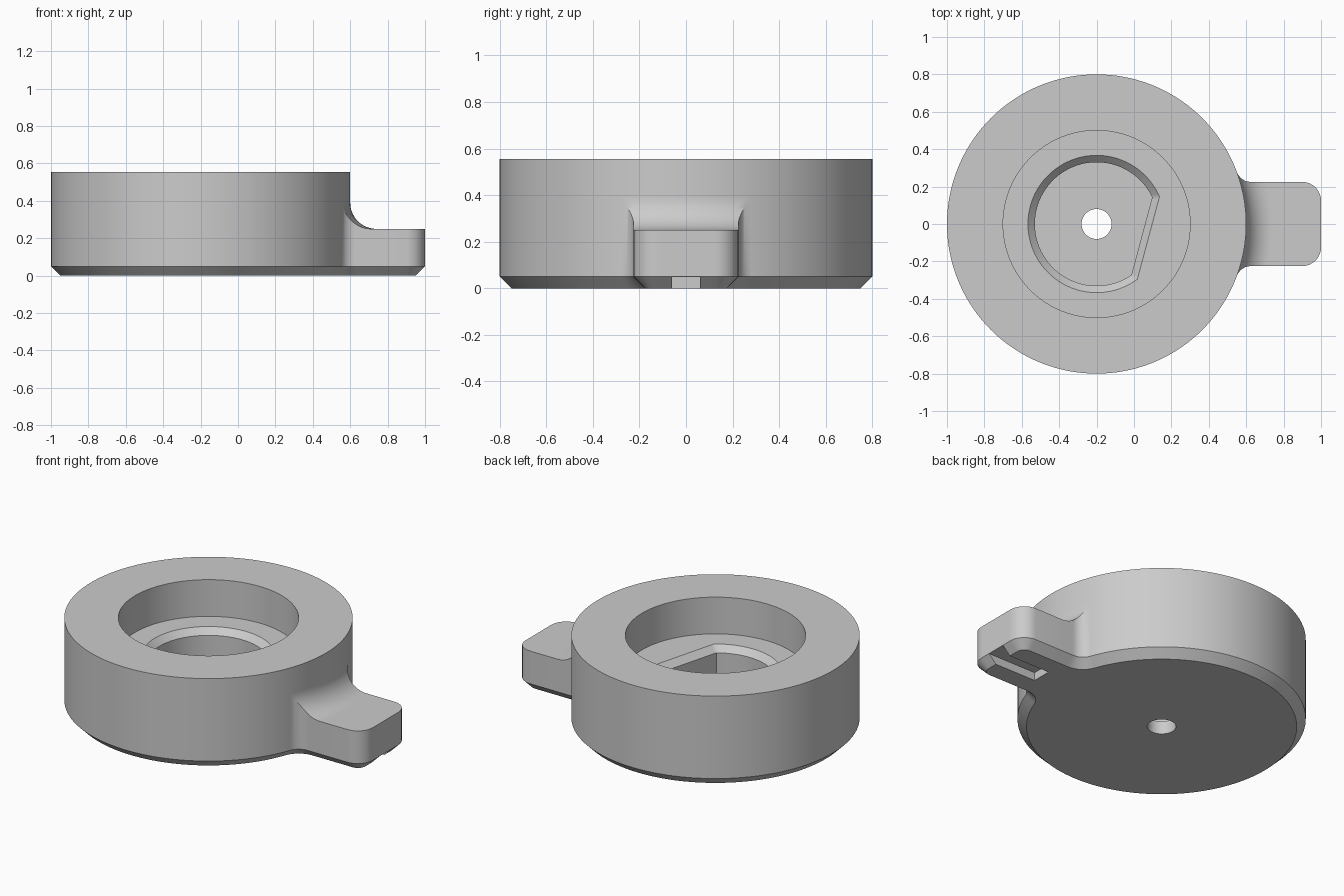
import bpy, bmesh
from math import sin, cos, pi, atan2, hypot, sqrt, radians

cube = bpy.data.objects.get("Cube")
if cube:
    bpy.data.objects.remove(cube)

AXIS_X = -0.2                    # disc axis
R, CHAMFER, TOP = 0.8, 0.05, 0.555
TAB_Y, TAB_END, TAB_TOP, CORNER = 0.225, 1.2, 0.25, 0.1
SIDE_R, TOP_R = 0.08, 0.14       # blends between tab and disc

grey = bpy.data.materials.new("plain_grey")
grey.use_nodes = True
grey.diffuse_color = (0.6, 0.6, 0.6, 1)
grey.node_tree.nodes["Principled BSDF"].inputs["Base Color"].default_value = (0.6, 0.6, 0.6, 1)


def make_object(name, bm):
    bmesh.ops.recalc_face_normals(bm, faces=bm.faces)
    mesh = bpy.data.meshes.new(name)
    bm.to_mesh(mesh)
    bm.free()
    mesh.materials.append(grey)
    obj = bpy.data.objects.new(name, mesh)
    obj.location.x = AXIS_X
    bpy.context.collection.objects.link(obj)
    return obj


def select_only(obj):
    bpy.ops.object.select_all(action='DESELECT')
    obj.select_set(True)
    bpy.context.view_layer.objects.active = obj


def bridge(bm, a, b):
    for i in range(len(a)):
        j = (i + 1) % len(a)
        bm.faces.new((a[i], a[j], b[j], b[i]))


# Disc: stacked rings, with a D-shaped pocket turned 15 degrees
SEG, HALF_FLAT = 144, 16
TURN = radians(-15)


def circle(r):
    return [(r * cos(TURN + 2 * pi * i / SEG), r * sin(TURN + 2 * pi * i / SEG))
            for i in range(SEG)]


def d_shape(r, flat):
    half = sqrt(r * r - flat * flat)
    a = atan2(half, flat)
    pts = []
    for i in range(SEG):
        k = i if i <= SEG // 2 else i - SEG
        if abs(k) <= HALF_FLAT:
            u, v = flat, half * k / HALF_FLAT
        else:
            t = (abs(k) - HALF_FLAT) / (SEG / 2 - HALF_FLAT)
            ang = (a + (pi - a) * t) * (1 if k > 0 else -1)
            u, v = r * cos(ang), r * sin(ang)
        pts.append((u * cos(TURN) - v * sin(TURN), u * sin(TURN) + v * cos(TURN)))
    return pts


bm = bmesh.new()
levels = [
    (circle(0.08), 0), (circle(R - CHAMFER), 0), (circle(R), CHAMFER), (circle(R), TOP),
    (circle(0.5), TOP), (circle(0.5), 0.33),
    (d_shape(0.367, 0.287), 0.33), (d_shape(0.33, 0.25), 0.293), (d_shape(0.33, 0.25), 0.08),
    (circle(0.08), 0.08),
]
rings = [[bm.verts.new((x, y, z)) for x, y in pts] for pts, z in levels]
for i in range(len(rings)):
    bridge(bm, rings[i], rings[(i + 1) % len(rings)])
disc = make_object("disc_body", bm)

# Tab: flared side outline swept across, with a rounded blend up to the disc
FY = TAB_Y + SIDE_R
FX = sqrt((R + SIDE_R) ** 2 - FY ** 2)
BLEND_X = sqrt((R + TOP_R) ** 2 - TAB_Y ** 2)
CX, CY = TAB_END - CORNER, TAB_Y - CORNER
ACROSS = 16


def side_outline(inset):
    """Points (x, y, straightness) along one side of the tab."""
    pts = []
    start = pi + atan2(FY, FX)
    for i in range(11):
        a = start + (1.5 * pi - start) * i / 10
        pts.append((FX + (SIDE_R + inset) * cos(a), FY + (SIDE_R + inset) * sin(a), 0))
    for i in range(1, 9):
        pts.append((FX + (BLEND_X - FX) * i / 8, TAB_Y - inset, 0))
    for i in range(9):
        a = pi / 2 * (1 - i / 8)
        pts.append((CX + (CORNER - inset) * cos(a), CY + (CORNER - inset) * sin(a), 1))
    return pts


def tab_height(x, y):
    d = max(0, R + TOP_R - hypot(x, y))
    return TAB_TOP + TOP_R - sqrt(max(0, TOP_R ** 2 - d * d))


def grid(bm, inset, height):
    rows = []
    for x, y, w in side_outline(inset):
        rho, theta = hypot(x, y), atan2(y, x)
        row = []
        for k in range(ACROSS + 1):
            t = 1 - 2 * k / ACROSS
            px = w * x + (1 - w) * rho * cos(theta * t)
            py = w * y * t + (1 - w) * rho * sin(theta * t)
            row.append(bm.verts.new((px, py, height(px, py))))
        rows.append(row)
    for a, b in zip(rows, rows[1:]):
        for k in range(ACROSS):
            bm.faces.new((a[k], a[k + 1], b[k + 1], b[k]))
    return (rows[0] + [r[-1] for r in rows[1:]] + rows[-1][-2::-1]
            + [r[0] for r in rows[-2:0:-1]])


bm = bmesh.new()
top_rim = grid(bm, 0, tab_height)
low_rim = grid(bm, CHAMFER, lambda x, y: 0)
mid_rim = [bm.verts.new((v.co.x, v.co.y, CHAMFER)) for v in top_rim]
bridge(bm, low_rim, mid_rim)
bridge(bm, mid_rim, top_rim)
tab = make_object("lever_tab", bm)

# Slot under the tab, open at its tip
bm = bmesh.new()
bmesh.ops.create_cube(bm, size=1)
for v in bm.verts:
    v.co.x = 0.87 if v.co.x < 0 else 1.3
    v.co.y *= 0.12
    v.co.z = -0.1 if v.co.z < 0 else 0.0495
cutter = make_object("slot_cutter", bm)
cutter.hide_render = True
cut = tab.modifiers.new("slot", 'BOOLEAN')
cut.operation = 'DIFFERENCE'
cut.solver = 'EXACT'
cut.object = cutter
select_only(tab)
bpy.ops.object.modifier_apply(modifier=cut.name)
bpy.data.objects.remove(cutter)

for obj in (disc, tab):
    select_only(obj)
    bpy.ops.object.shade_smooth_by_angle(angle=radians(30))
